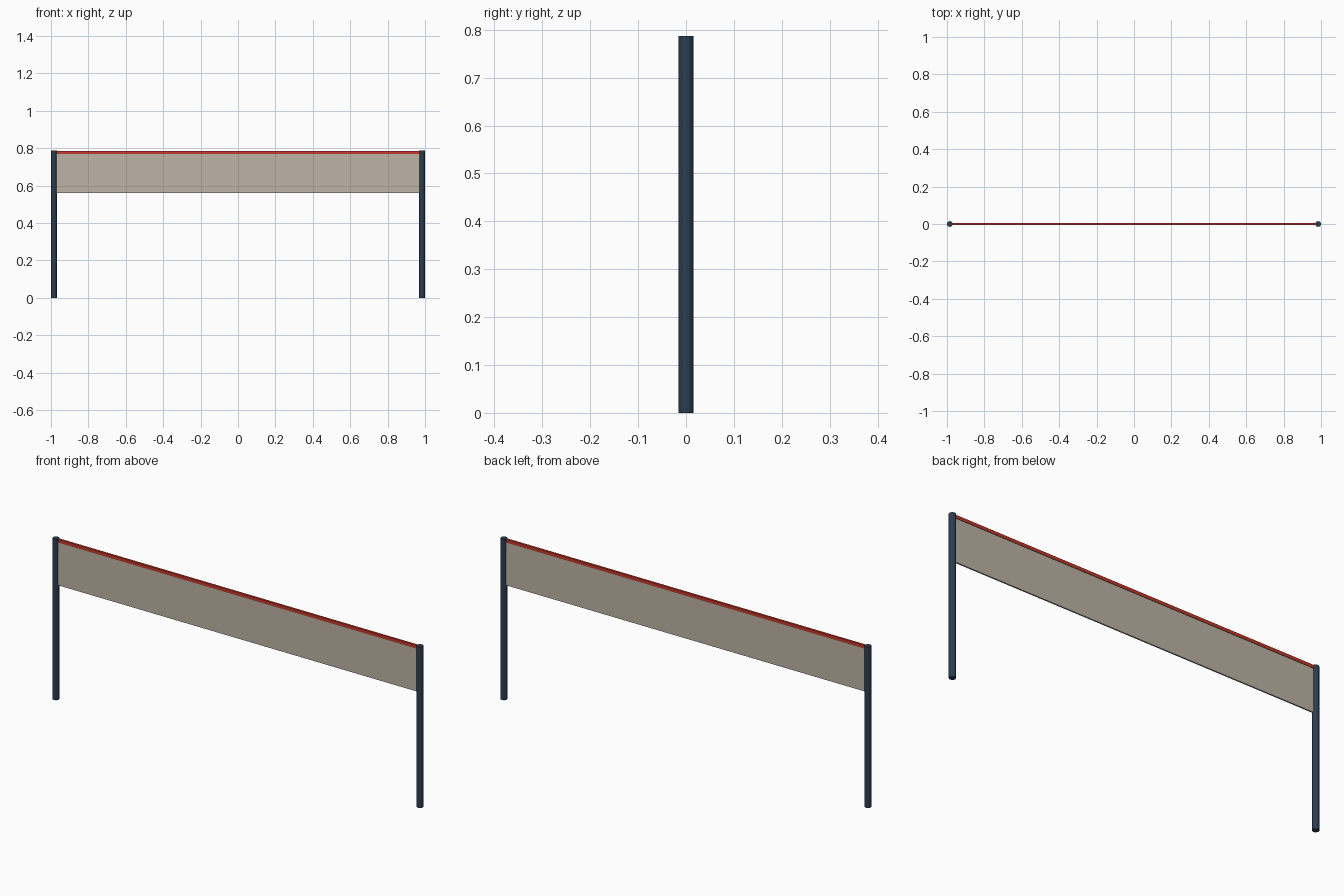
import bpy

if "Cube" in bpy.data.objects:
    bpy.data.objects.remove(bpy.data.objects["Cube"], do_unlink=True)

HEIGHT = 0.787
POST_RADIUS = 0.0155
POST_X = 1 - POST_RADIUS


def material(name, rgb):
    linear = [((c / 255 + 0.055) / 1.055) ** 2.4 for c in rgb] + [1]
    mat = bpy.data.materials.new(name)
    mat.use_nodes = True
    mat.diffuse_color = linear
    mat.node_tree.nodes["Principled BSDF"].inputs["Base Color"].default_value = linear
    return mat


def finish(name, mat):
    obj = bpy.context.object
    obj.name = name
    obj.data.materials.append(mat)
    return obj


def panel(name, mat, thickness, bottom, top):
    bpy.ops.mesh.primitive_cube_add(size=1, location=(0, 0, (bottom + top) / 2))
    obj = finish(name, mat)
    obj.scale = (2 * POST_X, thickness, top - bottom)
    bpy.ops.object.transform_apply(location=False, rotation=False, scale=True)


slate = material("dark slate", (44, 62, 80))
tan = material("net tan", (190, 180, 165))
red = material("band red", (192, 57, 43))

# Upright posts at both ends
for side, x in (("left", POST_X), ("right", -POST_X)):
    bpy.ops.mesh.primitive_cylinder_add(
        vertices=12, radius=POST_RADIUS, depth=HEIGHT, location=(x, 0, HEIGHT / 2))
    finish(side + "_post", slate)

# Net stretched between the posts, with a thicker band along its top
panel("net", tan, 0.007, 0.56, 0.772)
panel("top_band", red, 0.011, 0.77, HEIGHT - 0.001)
